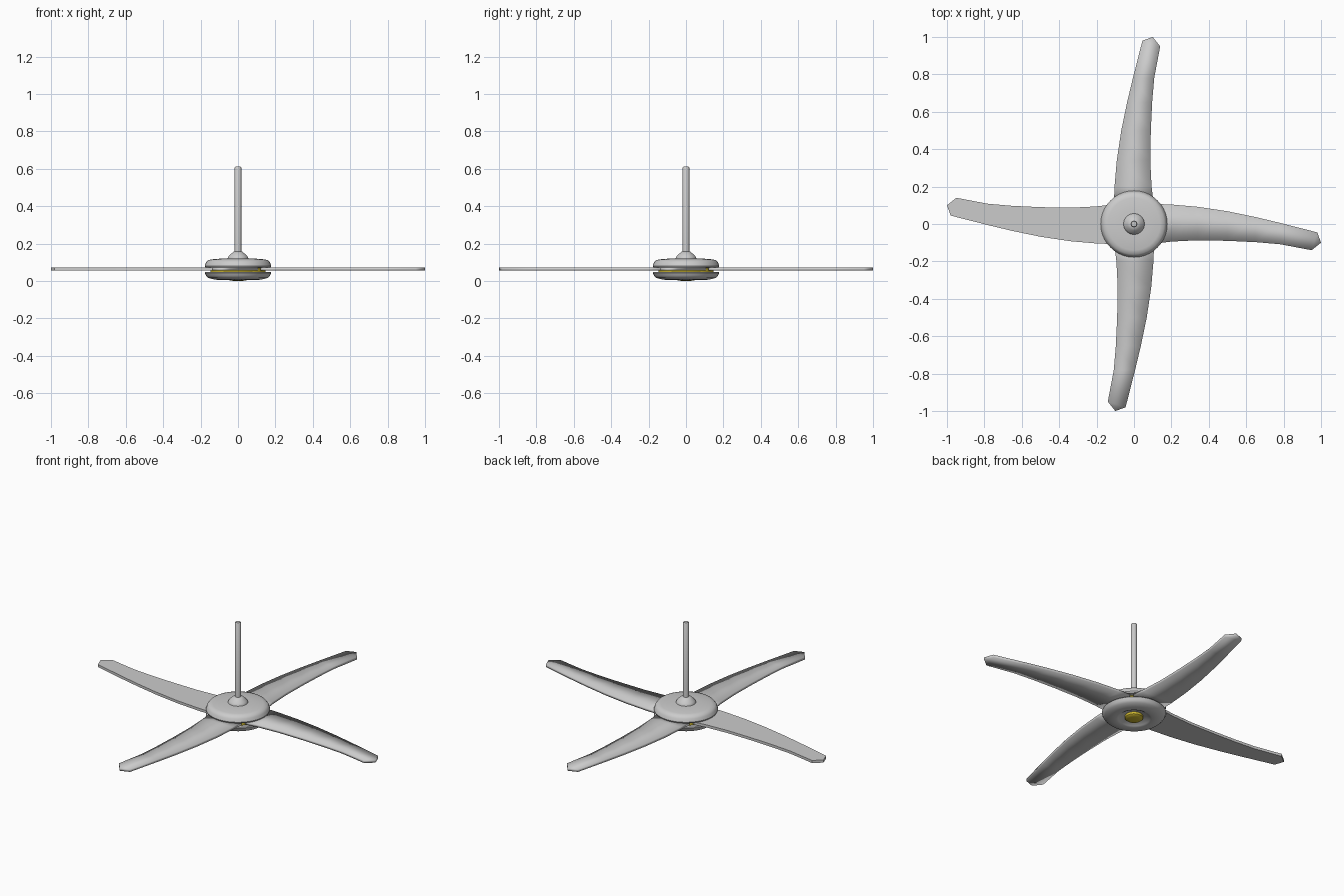
import bpy, bmesh, math

if "Cube" in bpy.data.objects:
    bpy.data.objects.remove(bpy.data.objects["Cube"])


def material(name, rgb):
    m = bpy.data.materials.new(name)
    m.diffuse_color = (*rgb, 1)
    m.use_nodes = True
    m.node_tree.nodes["Principled BSDF"].inputs["Base Color"].default_value = m.diffuse_color
    return m


GREY = material("satin_grey", (0.6, 0.6, 0.6))
GOLD = material("brass_gold", (0.62, 0.48, 0.03))


def finish(name, bm, mat, smooth):
    bmesh.ops.remove_doubles(bm, verts=bm.verts, dist=1e-5)
    bmesh.ops.recalc_face_normals(bm, faces=bm.faces)
    me = bpy.data.meshes.new(name)
    bm.to_mesh(me)
    bm.free()
    me.materials.append(mat)
    ob = bpy.data.objects.new(name, me)
    bpy.context.collection.objects.link(ob)
    for p in me.polygons:
        p.use_smooth = smooth
    return ob


def lathe(name, profile, mat, sides=40, angle=40):
    """Revolve (radius, z) points around the z axis."""
    bm = bmesh.new()
    vs = [bm.verts.new((r, 0, z)) for r, z in profile]
    es = [bm.edges.new(p) for p in zip(vs, vs[1:])]
    bmesh.ops.spin(bm, geom=vs + es, cent=(0, 0, 0), axis=(0, 0, 1),
                   angle=2 * math.pi, steps=sides)
    ob = finish(name, bm, mat, False)
    bpy.ops.object.select_all(action='DESELECT')
    ob.select_set(True)
    bpy.context.view_layer.objects.active = ob
    bpy.ops.object.shade_smooth_by_angle(angle=math.radians(angle))
    return ob


# Blade stations: distance from hub, left edge, right edge
STATIONS = [(0.12, -0.107, 0.104), (0.20, -0.104, 0.094), (0.34, -0.092, 0.087),
            (0.50, -0.068, 0.090), (0.65, -0.037, 0.097), (0.78, -0.006, 0.108)]
# Blunt, angled tip: left and right pairs
TIP = [((0.045, 0.98), (0.14, 0.95)), ((0.100, 1.0), (0.100, 1.0))]


def blade(name, turn, smooth):
    pairs = [((l, d), (r, d)) for d, l, r in STATIONS] + TIP
    c, s = math.cos(turn), math.sin(turn)
    bm = bmesh.new()

    def ring(pair):
        (a, b) = pair
        return [bm.verts.new((x * c - y * s, x * s + y * c, z))
                for (x, y), z in ((a, 0.056), (b, 0.056), (b, 0.072), (a, 0.072))]

    rings = [ring(p) for p in pairs]
    for p, q in zip(rings, rings[1:]):
        for i in range(4):
            j = (i + 1) % 4
            if q is rings[-1] and i in (0, 2):     # triangles closing the tip
                bm.faces.new((p[i], p[j], q[i]))
            else:
                bm.faces.new((p[i], p[j], q[j], q[i]))
    bm.faces.new(rings[0])
    return finish(name, bm, GREY, smooth)


for i, nm in enumerate(("back", "left", "front", "right")):
    blade(nm + "_blade", i * math.pi / 2, nm != "left")

# Upper motor housing
lathe("upper_housing", [(0, 0.072), (0.15, 0.070), (0.174, 0.072), (0.178, 0.080),
                        (0.172, 0.098), (0.162, 0.111), (0.14, 0.116),
                        (0.08, 0.121), (0, 0.122)], GREY)
# Brass core seen between the two housings
lathe("brass_core", [(0, 0.04), (0.148, 0.04), (0.148, 0.076), (0, 0.076)], GOLD)
# Lower housing with a shallow dish underneath
lathe("lower_housing", [(0, 0.047), (0.15, 0.047), (0.175, 0.048), (0.178, 0.044),
                        (0.171, 0.028), (0.160, 0.017), (0.13, 0.009),
                        (0.10, 0.005), (0.088, 0.010), (0.07, 0.022), (0, 0.024)], GREY)
# Brass cap in the dish
lathe("brass_cap", [(0, 0.026), (0.05, 0.026), (0.05, 0.009), (0.044, 0.004),
                    (0.025, 0.001), (0, 0)], GOLD, 32)
# Collar and down rod
lathe("rod_collar", [(0, 0.115), (0.056, 0.115), (0.056, 0.122), (0.050, 0.134),
                     (0.034, 0.148), (0.022, 0.158), (0, 0.158)], GREY, 32)
lathe("down_rod", [(0, 0.12), (0.018, 0.12), (0.018, 0.606), (0.014, 0.612),
                   (0, 0.612)], GREY, 20)
